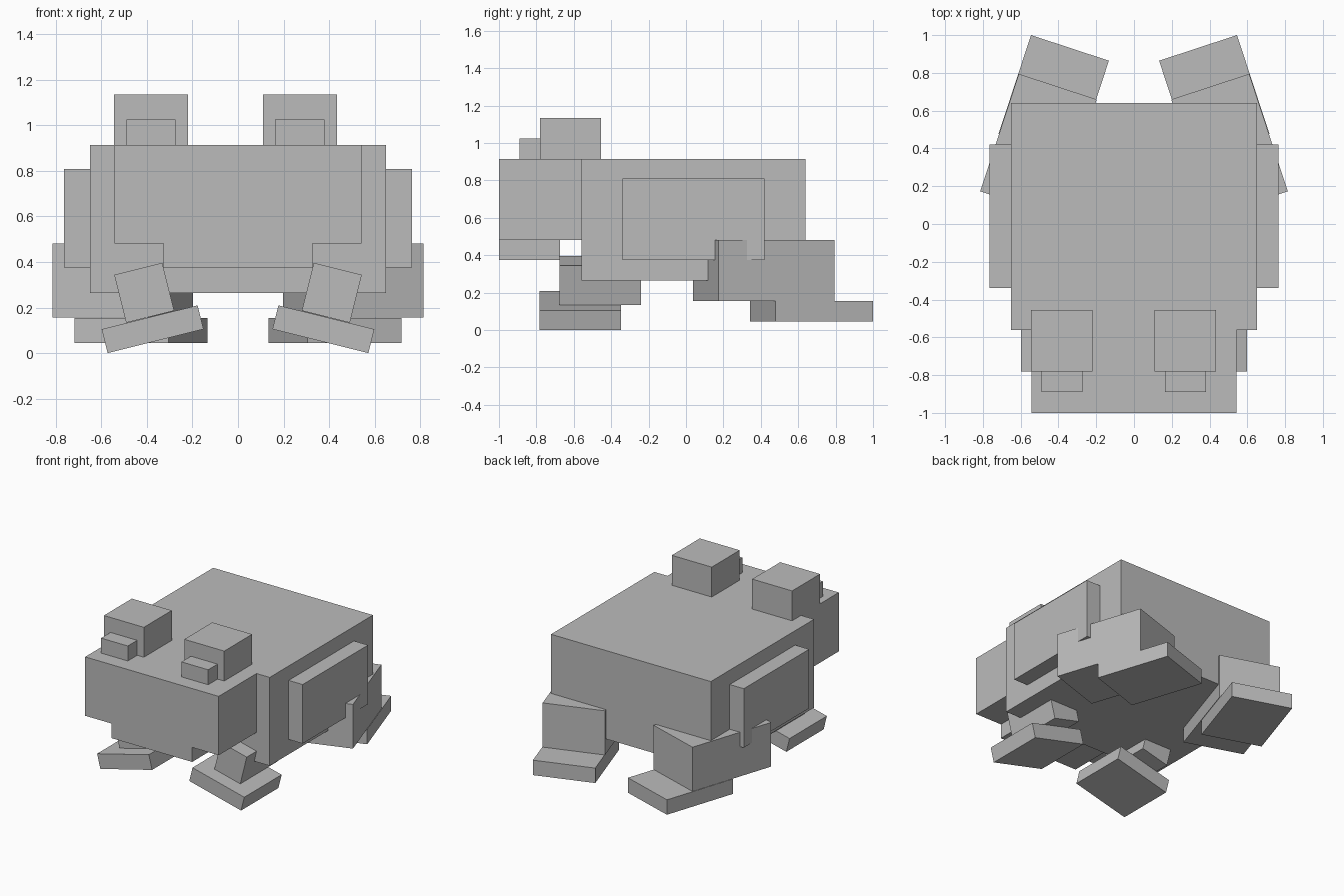
import bpy
from math import radians
from mathutils import Matrix, Vector

if "Cube" in bpy.data.objects:
    bpy.data.objects.remove(bpy.data.objects["Cube"], do_unlink=True)

GREY = (0.5, 0.5, 0.5, 1.0)
mat = bpy.data.materials.new("plain grey")
mat.use_nodes = True
mat.diffuse_color = GREY
mat.node_tree.nodes["Principled BSDF"].inputs["Base Color"].default_value = GREY


def box(name, centre, size, axis="Z", angle=0):
    """Flat-shaded box with its size and rotation baked into the mesh."""
    bpy.ops.mesh.primitive_cube_add(size=1)
    ob = bpy.context.object
    ob.name = ob.data.name = name
    spin = Matrix.Rotation(radians(angle), 4, axis)
    ob.data.transform(spin @ Matrix.Diagonal((*size, 1)))
    ob.location = centre
    ob.data.materials.append(mat)
    return ob


def span(name, low, high):
    """Upright box between two opposite corners."""
    low, high = Vector(low), Vector(high)
    return box(name, (low + high) / 2, high - low)


# Torso, head and lower jaw
span("body", (-0.65, -0.56, 0.265), (0.65, 0.64, 0.915))
span("head", (-0.543, -1.0, 0.482), (0.543, -0.56, 0.915))
span("jaw", (-0.327, -1.0, 0.375), (0.327, -0.675, 0.482))

# Raised eyes with pupils on their front, slightly off centre
for side, x in (("right", -0.382), ("left", 0.272)):
    box(side + "_eye", (x, -0.618, 1.025), (0.325, 0.325, 0.22))
    box(side + "_pupil", (x, -0.835, 0.97), (0.217, 0.11, 0.11))

# Flank plates, tilted front legs and splayed hind legs
for side, s in (("right", -1), ("left", 1)):
    box(side + "_flank_plate", (s * 0.707, 0.04, 0.592), (0.114, 0.76, 0.434))
    box(side + "_front_leg", (s * 0.412, -0.458, 0.265), (0.217, 0.434, 0.217), "Y", s * 14)
    box(side + "_front_foot", (s * 0.375, -0.565, 0.105), (0.434, 0.434, 0.108), "Y", s * 14)
    box(side + "_hind_leg", (s * 0.506, 0.416, 0.318), (0.434, 0.655, 0.325), "Z", s * 18.2)
    box(side + "_hind_foot", (s * 0.425, 0.671, 0.1), (0.434, 0.55, 0.11), "Z", s * 18.2)
